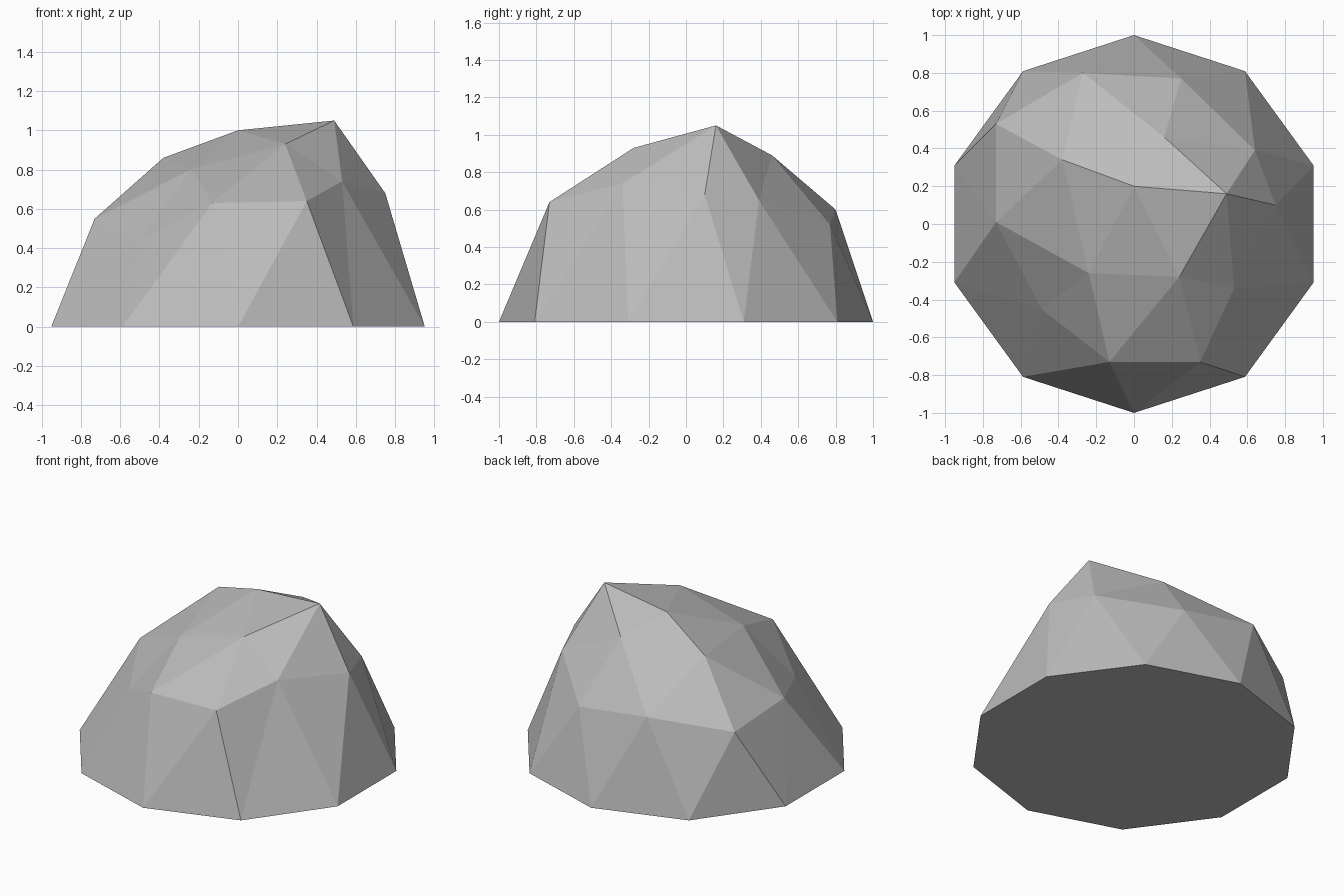
import bpy, bmesh, math

cube = bpy.data.objects.get("Cube")
if cube:
    bpy.data.objects.remove(cube)

# Stone material
stone = bpy.data.materials.new("stone grey")
stone.use_nodes = True
GREY = (0.5, 0.5, 0.5, 1)
stone.diffuse_color = GREY
bsdf = stone.node_tree.nodes["Principled BSDF"]
bsdf.inputs["Base Color"].default_value = GREY
bsdf.inputs["Roughness"].default_value = 0.9

# Upper half of a low-poly sphere
bm = bmesh.new()
bmesh.ops.create_icosphere(bm, subdivisions=2, radius=1)
bmesh.ops.delete(bm, geom=[v for v in bm.verts if v.co.z < -0.1], context='VERTS')


def ring(angle, radius, height):
    """Five evenly spaced points of the regular dome, counter-clockwise."""
    return [(radius * math.cos(math.radians(angle + 72 * i)),
             radius * math.sin(math.radians(angle + 72 * i)), height) for i in range(5)]


# Weathered positions for each ring of the dome
crown = [(.49, .16, 1.05), (.16, .46, .89), (-.38, .34, .86), (-.24, -.26, .80), (.24, -.28, .93)]
shoulder = [(.64, .39, .65), (-.27, .80, .60), (-.73, .01, .55), (-.13, -.73, .63), (.53, -.34, .74)]
flank = [(.75, .10, .68), (.25, .77, .52), (-.73, .53, .52), (-.49, -.45, .45), (.35, -.73, .64)]
regular = [(0, 0, 1)] + ring(0, .526, .851) + ring(36, .851, .526) + ring(0, .894, .447)
worn = [(0, .20, 1.0)] + crown + shoulder + flank

# Move each dome point to its worn place
moves = []
for vert in bm.verts:
    if vert.co.z > 0.1:
        nearest = min(range(len(regular)), key=lambda i: math.dist(vert.co, regular[i]))
        moves.append((vert, worn[nearest]))
    else:
        vert.co.z = 0
for vert, place in moves:
    vert.co = place

# Flat underside
bmesh.ops.contextual_create(bm, geom=[e for e in bm.edges if e.is_boundary])
bmesh.ops.recalc_face_normals(bm, faces=bm.faces[:])

mesh = bpy.data.meshes.new("boulder")
bm.to_mesh(mesh)
bm.free()
mesh.materials.append(stone)
boulder = bpy.data.objects.new("boulder", mesh)
bpy.context.collection.objects.link(boulder)
